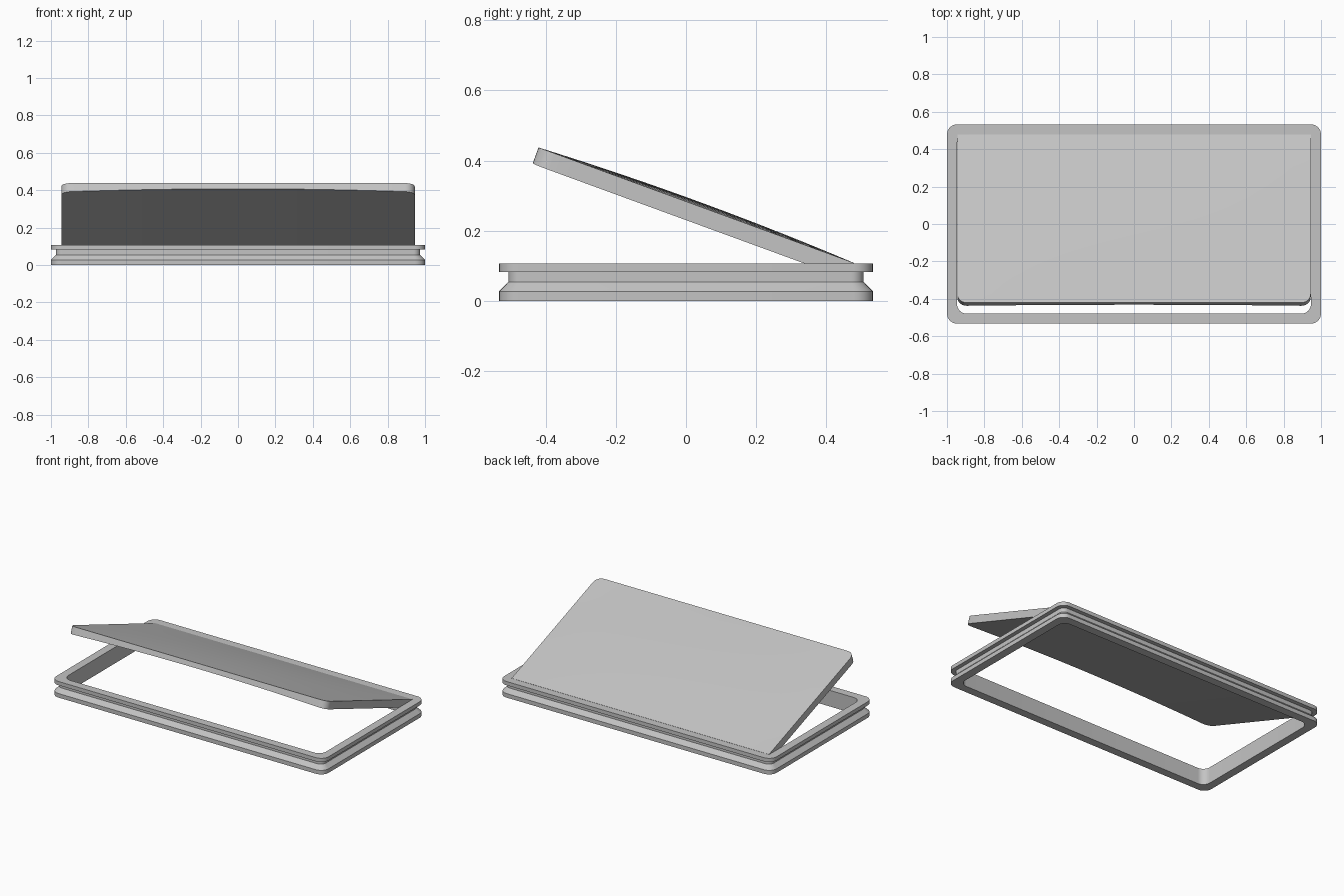
import bpy, bmesh, math

if "Cube" in bpy.data.objects:
    bpy.data.objects.remove(bpy.data.objects["Cube"])

grey = bpy.data.materials.new("light_grey")
grey.diffuse_color = (0.55, 0.55, 0.55, 1)
grey.use_nodes = True
grey.node_tree.nodes["Principled BSDF"].inputs["Base Color"].default_value = grey.diffuse_color


def finish(name, bm):
    bmesh.ops.recalc_face_normals(bm, faces=bm.faces)
    mesh = bpy.data.meshes.new(name)
    bm.to_mesh(mesh)
    bm.free()
    obj = bpy.data.objects.new(name, mesh)
    bpy.context.collection.objects.link(obj)
    mesh.materials.append(grey)
    bpy.ops.object.select_all(action='DESELECT')
    obj.select_set(True)
    bpy.context.view_layer.objects.active = obj
    bpy.ops.object.shade_smooth_by_angle(angle=math.radians(30))
    return obj


def rounded_loop(bm, hx, hy, r, z, seg=8):
    verts = []
    for k, (sx, sy) in enumerate([(1, 1), (-1, 1), (-1, -1), (1, -1)]):
        for i in range(seg + 1):
            a = math.radians(90) * (k + i / seg)
            verts.append(bm.verts.new((sx * (hx - r) + r * math.cos(a),
                                       sy * (hy - r) + r * math.sin(a), z)))
    return verts


def bridge(bm, a, b):
    n = len(a)
    for i in range(n):
        j = (i + 1) % n
        bm.faces.new((a[i], a[j], b[j], b[i]))


# Frame: grooved ring, profile given as (inset, radius, height)
HX, HY, TOP = 1.0, 0.533, 0.107
profile = [(0, 0.055, 0), (0, 0.055, 0.027), (0.027, 0.035, 0.054),
           (0.027, 0.035, 0.082), (0, 0.055, 0.082), (0, 0.055, TOP),
           (0.054, 0.05, TOP), (0.054, 0.05, 0)]
bm = bmesh.new()
loops = [rounded_loop(bm, HX - d, HY - d, r, z) for d, r, z in profile]
for i, loop in enumerate(loops):
    bridge(bm, loop, loops[(i + 1) % len(loops)])
finish("frame", bm)

# Lid: tilted panel, crowned on top, arched underneath, rounded front corners
HW, LENGTH, THICK, R = 0.945, 0.958, 0.05, 0.05
TILT = math.radians(20.1)
COLS = 20
rows = [((LENGTH - R) * i / 14, HW) for i in range(14)]
for i in range(9):
    t = math.radians(90) * i / 8
    rows.append((LENGTH - R + R * math.sin(t), HW - R + R * math.cos(t)))


def place(x, v, w):
    return (x, 0.479 - v * math.cos(TILT) + w * math.sin(TILT),
            TOP + 0.001 + v * math.sin(TILT) + w * math.cos(TILT))


bm = bmesh.new()
top, bottom = [], []
for v, half in rows:
    s = v / LENGTH
    t_row, b_row = [], []
    for c in range(COLS + 1):
        x = half * (2 * c / COLS - 1)
        arch = 1 - (x / HW) ** 2
        t_row.append(bm.verts.new(place(x, v, 0.012 * arch * 4 * s * (1 - s))))
        b_row.append(bm.verts.new(place(x, v, -THICK + 0.018 * arch)))
    top.append(t_row)
    bottom.append(b_row)
for grid in (top, bottom):
    for a, b in zip(grid, grid[1:]):
        for c in range(COLS):
            bm.faces.new((a[c], a[c + 1], b[c + 1], b[c]))
# Lid rim
rim = [(0, c) for c in range(COLS)]
rim += [(r, COLS) for r in range(len(rows) - 1)]
rim += [(len(rows) - 1, c) for c in range(COLS, 0, -1)]
rim += [(r, 0) for r in range(len(rows) - 1, 0, -1)]
bridge(bm, [top[r][c] for r, c in rim], [bottom[r][c] for r, c in rim])
finish("lid", bm)
